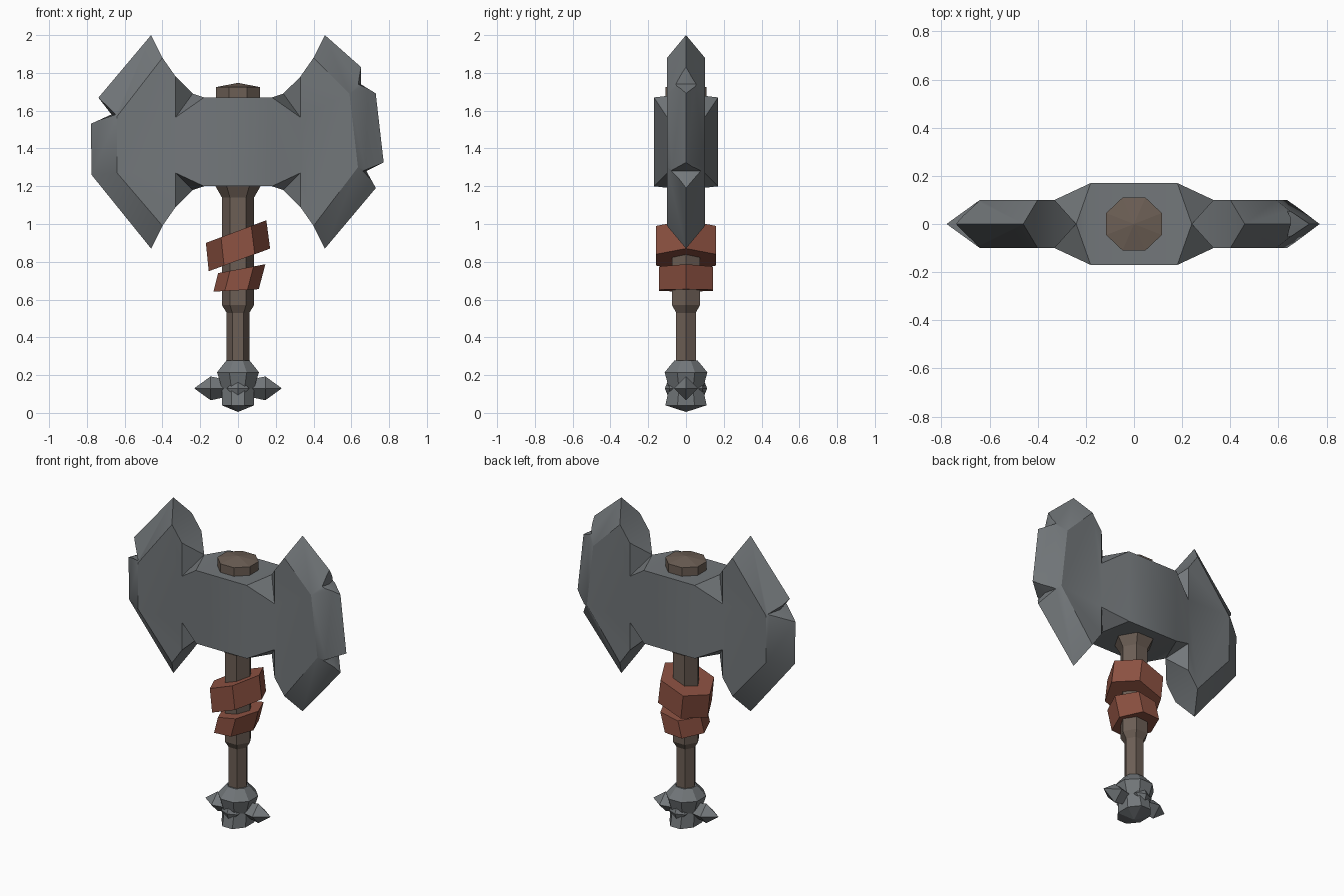
import bpy, bmesh, math
from math import cos, sin, pi

if "Cube" in bpy.data.objects:
    bpy.data.objects.remove(bpy.data.objects["Cube"])


def material(name, rgb):
    m = bpy.data.materials.new(name)
    m.use_nodes = True
    col = (*rgb, 1)
    m.diffuse_color = col
    bsdf = m.node_tree.nodes["Principled BSDF"]
    bsdf.inputs["Base Color"].default_value = col
    bsdf.inputs["Roughness"].default_value = 0.8
    return m


steel = material("steel grey", (0.17, 0.185, 0.195))
wood = material("brown wood", (0.15, 0.113, 0.09))
leather = material("red leather", (0.27, 0.085, 0.055))


def finish(name, bm, mat):
    bmesh.ops.remove_doubles(bm, verts=bm.verts, dist=1e-5)
    bmesh.ops.recalc_face_normals(bm, faces=bm.faces)
    mesh = bpy.data.meshes.new(name)
    bm.to_mesh(mesh)
    bm.free()
    ob = bpy.data.objects.new(name, mesh)
    bpy.context.collection.objects.link(ob)
    mesh.materials.append(mat)
    return ob


def loft(name, rings, mat):
    """Skin a stack of equal rings and close both ends."""
    bm = bmesh.new()
    vs = [[bm.verts.new(p) for p in ring] for ring in rings]
    n = len(vs[0])
    for a, b in zip(vs, vs[1:]):
        for i in range(n):
            j = (i + 1) % n
            bm.faces.new((a[i], a[j], b[j], b[i]))
    bm.faces.new(vs[0])
    bm.faces.new(vs[-1])
    return finish(name, bm, mat)


def lathe(name, profile, sides, mat, turn=0.0):
    """Profile rows are (x radius, y radius, z)."""
    angles = [turn + 2 * pi * i / sides for i in range(sides)]
    return loft(name, [[(rx * cos(a), ry * sin(a), z) for a in angles]
                       for rx, ry, z in profile], mat)


def band(name, bottom, top, ry, mat):
    """Tilted six-sided wrap; bottom and top run (x, z) left to (x, z) right."""
    rings = []
    for (x0, z0), (x1, z1) in (bottom, top):
        ring = []
        for i in range(6):
            a = pi * i / 3
            t = (1 + cos(a)) / 2
            ring.append((x0 + (x1 - x0) * t, ry * sin(a) / sin(pi / 3), z0 + (z1 - z0) * t))
        rings.append(ring)
    return loft(name, rings, mat)


# --- Double-bladed head ---
# Each side: flat inner corners of the blade and the matching cutting edge
sides = {
    1: ([(0.40, 1.88), (0.59, 1.69), (0.635, 1.30), (0.40, 0.99)],
        [(0.46, 2.0), (0.72, 1.77), (0.78, 1.25), (0.46, 0.87)]),
    -1: ([(0.40, 1.88), (0.64, 1.57), (0.64, 1.27), (0.40, 0.99)],
         [(0.46, 2.0), (0.78, 1.62), (0.775, 1.26), (0.46, 0.87)]),
}
FLAT, HUB = 0.1, 0.17
bm = bmesh.new()


def face(*points):
    bm.faces.new([bm.verts.new(p) for p in points])


for s, (inner, rim) in sides.items():
    edge = [(s * x, 0, z) for x, z in rim]
    flats = {}
    for d in (-1, 1):
        f = flats[d] = [(s * x, d * FLAT, z) for x, z in inner]
        neck = [(s * 0.33, d * FLAT, z) for z in (1.09, 1.27, 1.565, 1.78)]
        hub = [(s * 0.18, d * HUB, z) for z in (1.2, 1.67)]
        face(*f, *neck)
        face(neck[1], neck[2], hub[1], hub[0])
        for i in range(3):
            face(f[i], f[i + 1], edge[i + 1], edge[i])
        # chamfers where the blade meets the hub
        for pinch, outer, mid, h in (((s * 0.24, 0, 1.69), neck[3], neck[2], hub[1]),
                                     ((s * 0.24, 0, 1.18), neck[0], neck[1], hub[0])):
            face(pinch, outer, mid)
            face(pinch, mid, h)
    for k, nz, pz in ((0, 1.78, 1.69), (3, 1.09, 1.18)):
        front, back = (s * 0.33, -FLAT, nz), (s * 0.33, FLAT, nz)
        face(flats[-1][k], flats[1][k], edge[k])
        face(flats[-1][k], flats[1][k], back, front)
        face(front, back, (s * 0.24, 0, pz))
for d in (-1, 1):
    face(*[(x, d * HUB, z) for x, z in ((-0.18, 1.2), (0.18, 1.2), (0.18, 1.67), (-0.18, 1.67))])
for z, pz in ((1.67, 1.69), (1.2, 1.18)):
    face(*[(x, y, z) for x, y in ((-0.18, -HUB), (0.18, -HUB), (0.18, HUB), (-0.18, HUB))])
    for s in (-1, 1):
        face((s * 0.18, -HUB, z), (s * 0.18, HUB, z), (s * 0.24, 0, pz))
head = finish("axe_head", bm, steel)

# --- Chips in the cutting edges: wedges, first point is the deepest ---
chips = [
    [(0.65, 1.74), (0.653, 1.92), (0.88, 1.92), (0.83, 1.63)],
    [(0.68, 1.28), (0.87, 1.375), (0.90, 1.25), (0.78, 1.10)],
    [(-0.67, 1.58), (-0.81, 1.76), (-0.92, 1.62), (-0.89, 1.48)],
]
for pts in chips:
    s = math.copysign(1, pts[0][0])
    rings = []
    for y in (-0.12, 0, 0.12):
        shift = s * 0.03 * abs(y) / 0.12
        rings.append([(x - (shift if i == 0 else 0), y, z) for i, (x, z) in enumerate(pts)])
    cutter = loft("chip_cutter", rings, steel)
    cutter.hide_render = True
    mod = head.modifiers.new("chip", 'BOOLEAN')
    mod.operation = 'DIFFERENCE'
    mod.solver = 'EXACT'
    mod.object = cutter
    bpy.context.view_layer.objects.active = head
    bpy.ops.object.modifier_apply(modifier=mod.name)
    bpy.data.objects.remove(cutter)

# --- Handle ---
lathe("handle", [(r, r, z) for r, z in (
    (0.06, 0.25), (0.06, 0.53), (0.085, 0.57), (0.085, 1.14), (0.125, 1.21))], 6, wood)
lathe("handle_cap", [(r, r * 0.95, z) for r, z in (
    (0.125, 1.62), (0.125, 1.725), (0.0, 1.747))], 8, wood, pi / 8)

# --- Leather wraps ---
band("upper_wrap", ((-0.155, 0.75), (0.17, 0.87)), ((-0.17, 0.90), (0.15, 1.02)), 0.158, leather)
band("lower_wrap", ((-0.13, 0.642), (0.11, 0.655)), ((-0.105, 0.74), (0.145, 0.787)), 0.143, leather)

# --- Pommel with spikes ---
lathe("pommel", [(0.0, 0.0, 0.005), (0.092, 0.118, 0.04), (0.092, 0.098, 0.13),
                 (0.12, 0.122, 0.215), (0.066, 0.066, 0.278), (0.0, 0.0, 0.278)], 8, steel, pi / 8)


def spike(name, direction, rows):
    dx, dy = direction
    rings = []
    for dist, r in rows:
        rings.append([(dx * dist - dy * r * cos(a), dy * dist + dx * r * cos(a), 0.13 + r * sin(a))
                      for a in (0, pi / 2, pi, 3 * pi / 2)])
    return loft(name, rings, steel)


for label, s in (("left", 1), ("right", -1)):
    spike(label + "_spike", (s, 0), ((0.06, 0.045), (0.145, 0.063), (0.232, 0.0)))
for label, s in (("front", -1), ("back", 1)):
    spike(label + "_stud", (0, s), ((0.07, 0.06), (0.088, 0.06), (0.112, 0.0)))

# --- Soften only the shallow bends of the head ---
bpy.ops.object.select_all(action='DESELECT')
head.select_set(True)
bpy.context.view_layer.objects.active = head
bpy.ops.object.shade_smooth_by_angle(angle=math.radians(28))
